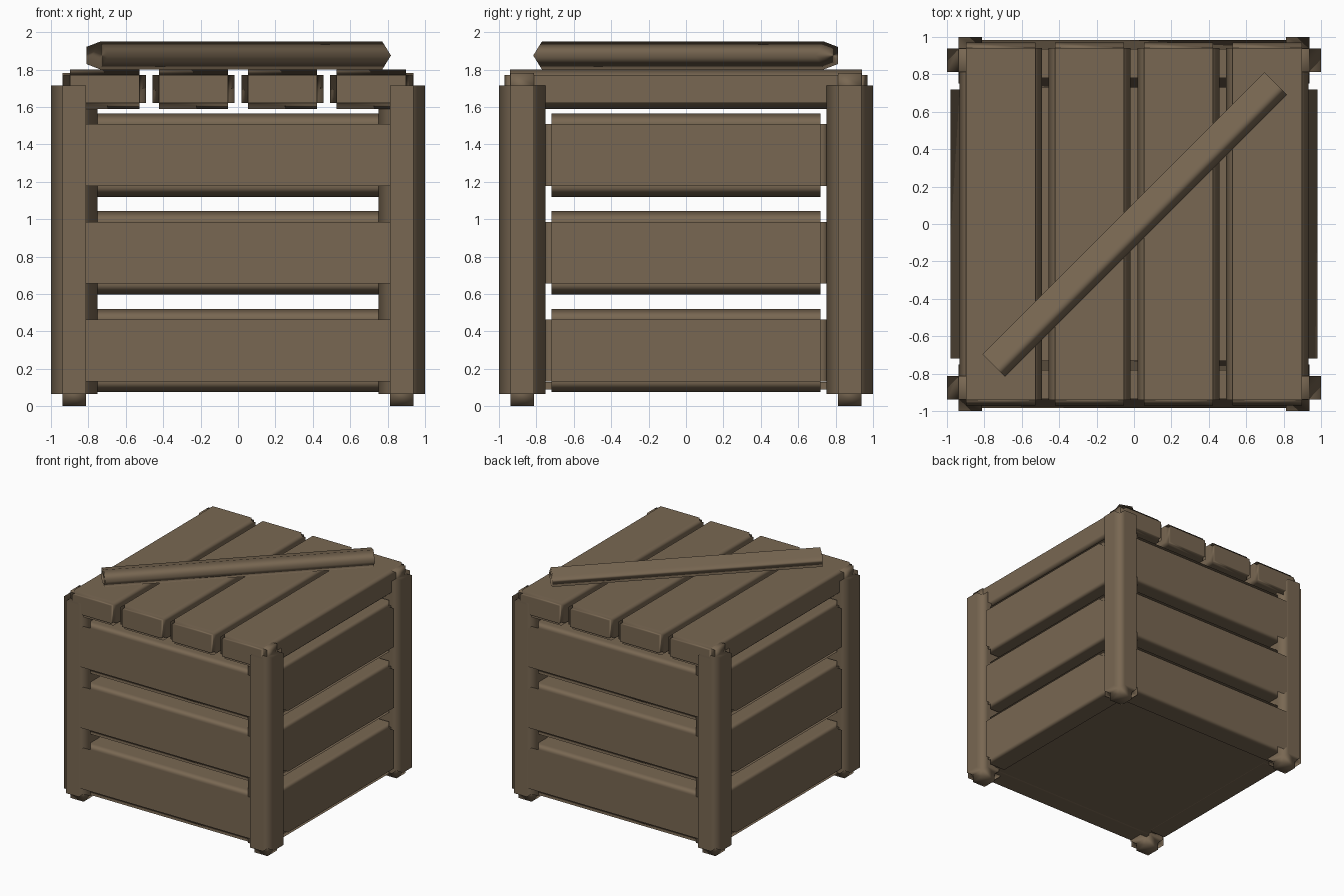
import bpy, bmesh
from math import pi
from mathutils import Matrix, Vector

default = bpy.data.objects.get("Cube")
if default:
    bpy.data.objects.remove(default, do_unlink=True)

wood = bpy.data.materials.new("brown_wood")
wood.use_nodes = True
colour = (0.19, 0.137, 0.085, 1)
wood.diffuse_color = colour
wood.node_tree.nodes["Principled BSDF"].inputs["Base Color"].default_value = colour


def add_object(name, bm, smooth=True):
    bmesh.ops.recalc_face_normals(bm, faces=bm.faces)
    mesh = bpy.data.meshes.new(name)
    bm.to_mesh(mesh)
    bm.free()
    mesh.materials.append(wood)
    obj = bpy.data.objects.new(name, mesh)
    bpy.context.collection.objects.link(obj)
    for poly in mesh.polygons:
        poly.use_smooth = smooth
    if smooth:
        mod = obj.modifiers.new("soft_edges", 'WEIGHTED_NORMAL')
        mod.weight = 100
    return obj


def stepped_block(name, centre, size, steps, turn=0):
    """Box whose six faces are each pushed out by a step per axis."""
    bm = bmesh.new()
    bmesh.ops.create_cube(bm, size=1, matrix=Matrix.Diagonal((*size, 1)))
    caps = bmesh.ops.extrude_discrete_faces(bm, faces=bm.faces[:])["faces"]
    for cap in caps:
        cap.normal_update()
        push = Vector(n * s for n, s in zip(cap.normal, steps))
        bmesh.ops.translate(bm, verts=cap.verts, vec=push)
    bm.transform(Matrix.Translation(centre) @ Matrix.Rotation(turn, 4, 'Z'))
    return add_object(name, bm)


# Corner posts with cross-shaped section
for sx, side in ((-1, "right"), (1, "left")):
    for sy, end in ((-1, "front"), (1, "back")):
        stepped_block(f"{end}_{side}_post", (sx * 0.875, sy * 0.875, 0.89),
                      (0.125, 0.125, 1.65), (0.0625, 0.0625, 0.065))

# Wall planks, three per side
for row in range(3):
    z = 0.2975 + row * 0.5225
    for s, end, side in ((-1, "front", "right"), (1, "back", "left")):
        stepped_block(f"{end}_plank_{row + 1}", (0, s * 0.8575, z),
                      (1.66, 0.155, 0.33), (0.05, 0.05, 0.058))
        stepped_block(f"{side}_plank_{row + 1}", (s * 0.8575, 0, z),
                      (1.44, 0.145, 0.33), (0.06, 0.05, 0.058), pi / 2)

# Lid planks
for i in range(4):
    stepped_block(f"lid_plank_{i + 1}", (-0.7125 + i * 0.475, 0, 1.695),
                  (0.37, 1.88, 0.15), (0.035, 0.03, 0.03))

# Floor panel
bm = bmesh.new()
bmesh.ops.create_cube(bm, size=1, matrix=Matrix.Translation((0, 0, 0.11))
                      @ Matrix.Diagonal((1.72, 1.72, 0.04, 1)))
add_object("floor_panel", bm, smooth=False)

# Five-sided bar lying diagonally on the lid
bm = bmesh.new()
bmesh.ops.create_cone(bm, cap_ends=True, segments=5, radius1=0.094,
                      radius2=0.094, depth=2.133)
pointy = max(bm.verts, key=lambda v: v.co.x ** 2 - v.co.y ** 2 + v.co.x)
start = Vector((1, 0)).angle_signed(pointy.co.xy)
# section: first corner to the side, flattened slightly in height
place = (Matrix.Translation((-0.003, 0.004, 1.875)) @ Matrix.Rotation(-pi / 4, 4, 'Z')
         @ Matrix.Diagonal((1, 1, 0.83, 1)) @ Matrix.Rotation(pi / 2, 4, 'X')
         @ Matrix.Rotation(start, 4, 'Z'))
bm.transform(place)
add_object("diagonal_bar", bm)
